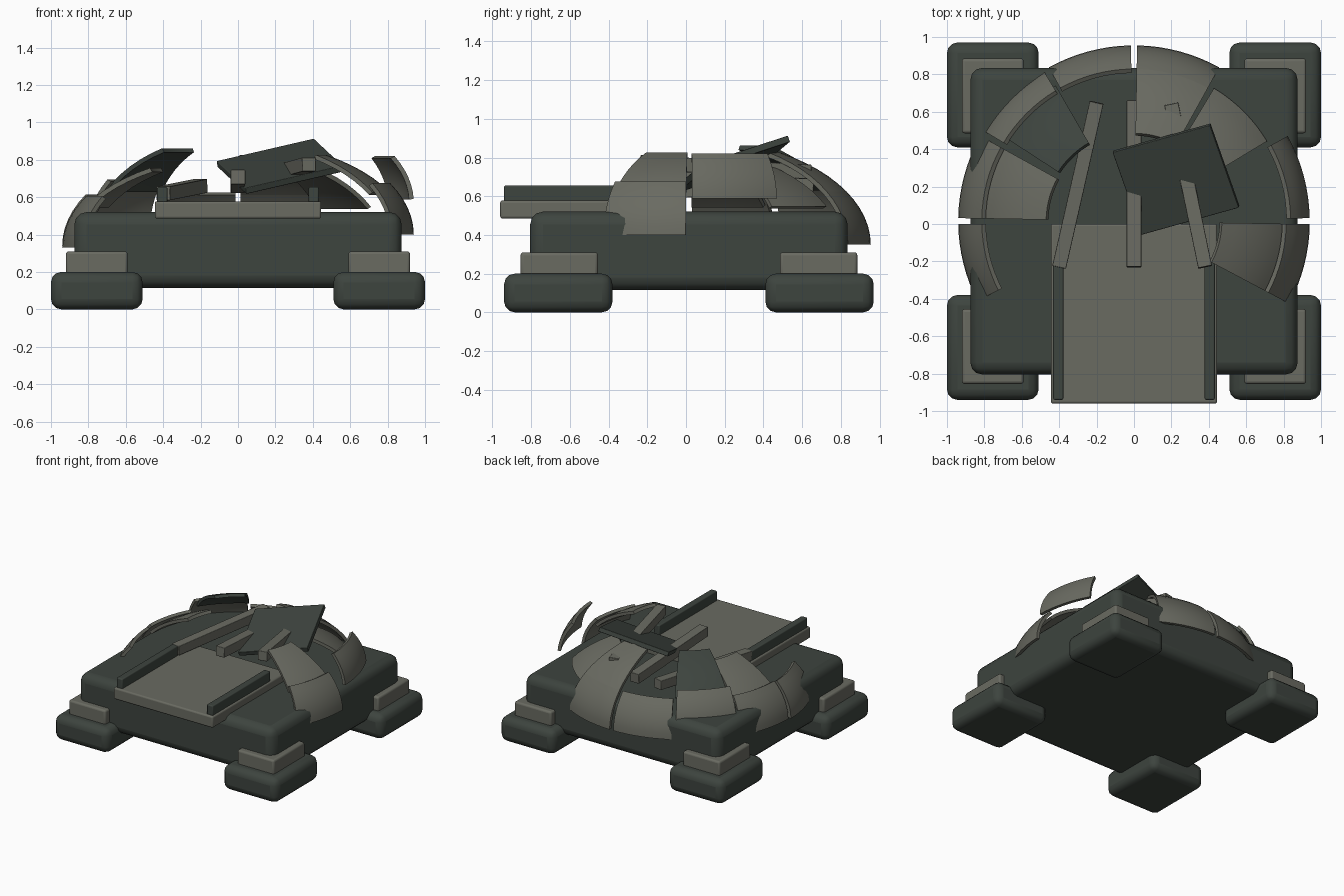
import bpy, bmesh
from math import cos, sin, radians
from mathutils import Vector

cube = bpy.data.objects.get("Cube")
if cube:
    bpy.data.objects.remove(cube, do_unlink=True)


def material(name, rgb):
    m = bpy.data.materials.new(name)
    m.use_nodes = True
    m.diffuse_color = (*rgb, 1)
    m.node_tree.nodes["Principled BSDF"].inputs["Base Color"].default_value = (*rgb, 1)
    return m


DARK = material("dark green grey", (0.047, 0.058, 0.049))
LIGHT = material("warm concrete grey", (0.142, 0.145, 0.120))


def finish(name, bm, mat, bevel=0, segments=3):
    bmesh.ops.recalc_face_normals(bm, faces=bm.faces)
    mesh = bpy.data.meshes.new(name)
    bm.to_mesh(mesh)
    bm.free()
    mesh.materials.append(mat)
    ob = bpy.data.objects.new(name, mesh)
    bpy.context.collection.objects.link(ob)
    if bevel:
        mod = ob.modifiers.new("Bevel", "BEVEL")
        mod.width, mod.segments = bevel, segments
    bpy.ops.object.select_all(action="DESELECT")
    ob.select_set(True)
    bpy.context.view_layer.objects.active = ob
    bpy.ops.object.shade_smooth_by_angle(angle=radians(35))
    return ob


def slab(name, centre, ax, ay, az, mat, bevel=0):
    """Box spanned by three full edge vectors."""
    bm = bmesh.new()
    bmesh.ops.create_cube(bm, size=1)
    c, ax, ay, az = map(Vector, (centre, ax, ay, az))
    for v in bm.verts:
        v.co = c + ax * v.co.x + ay * v.co.y + az * v.co.z
    return finish(name, bm, mat, bevel)


def box(name, lo, hi, mat, bevel=0):
    lo, hi = Vector(lo), Vector(hi)
    d = hi - lo
    return slab(name, (lo + hi) / 2, (d.x, 0, 0), (0, d.y, 0), (0, 0, d.z), mat, bevel)


def beam(name, start, end, size):
    start, end = Vector(start), Vector(end)
    along = end - start
    side = along.cross((0, 0, 1)).normalized()
    up = side.cross(along).normalized()
    slab(name, (start + end) / 2, side * size, along, up * size, LIGHT, 0.004)


def dome_panel(name, az0, az1, el0, el1, dz, mat, thick=0.025):
    """Curved piece of the broken dome shell."""
    bm = bmesh.new()
    nu, nv = 8, 6
    grid = []
    for i in range(nu + 1):
        a = radians(az0 + (az1 - az0) * i / nu)
        for j in range(nv + 1):
            e = radians(el0 + (el1 - el0) * j / nv)
            grid.append([bm.verts.new((r * cos(e) * cos(a), CY + r * cos(e) * sin(a),
                                       0.35 + dz + (r - 0.39) * sin(e)))
                         for r in (R, R - thick)])
    n = nv + 1
    for i in range(nu):
        for j in range(nv):
            k = i * n + j
            for s in (0, 1):
                bm.faces.new([grid[q][s] for q in (k, k + n, k + n + 1, k + 1)])
    # close the rim
    for e in [e for e in bm.edges if e.is_boundary and e.verts[0] in [g[0] for g in grid]]:
        pair = {g[0]: g[1] for g in grid}
        a, b = e.verts
        bm.faces.new((a, b, pair[b], pair[a]))
    finish(name, bm, mat)


CY, R = 0.015, 0.94

# Base block and the four corner feet with their pads
box("base_block", (-0.875, -0.805, 0.115), (0.875, 0.835, 0.52), DARK, 0.065)
for sx, side in ((1, "left"), (-1, "right")):
    for sy, end in ((-1, "front"), (1, "back")):
        x, y = sx * 0.755, CY + sy * 0.675
        box(f"{end}_{side}_foot", (x - 0.245, y - 0.28, 0), (x + 0.245, y + 0.28, 0.2), DARK, 0.055)
        y = CY + sy * 0.67
        box(f"{end}_{side}_pad", (x - 0.165, y - 0.2, 0.18), (x + 0.165, y + 0.2, 0.31), LIGHT, 0.015)

# Entry platform with side rails
box("platform", (-0.445, -0.96, 0.485), (0.445, 0, 0.578), LIGHT, 0.012)
for sx, side in ((1, "left"), (-1, "right")):
    x = sx * 0.405
    box(f"{side}_rail", (x - 0.027, -0.94, 0.57), (x + 0.027, -0.2, 0.655), DARK, 0.008)

# Broken dome: start angle, end angle, lower and upper elevation, lift, colour
panels = {
    "front_left_lower_panel": (-28, -1, 0, 30, 0.05, LIGHT),
    "front_left_upper_panel": (-28, -1, 30, 60, 0.0, LIGHT),
    "floating_left_panel": (1, 29, 2, 27, 0.22, LIGHT),
    "back_left_upper_panel": (31, 59, 28, 59, -0.06, LIGHT),
    "back_inner_left_lower_panel": (61, 89, 0, 30, 0.0, LIGHT),
    "back_inner_left_upper_panel": (61, 89, 30, 60, 0.0, LIGHT),
    "back_inner_right_lower_panel": (91, 119, 0, 30, 0.0, LIGHT),
    "back_right_lower_panel": (121, 149, 0, 30, 0.07, LIGHT),
    "back_right_dark_panel": (120, 147, 27, 59, 0.04, DARK),
    "right_lower_panel": (151, 179, 0, 30, -0.01, LIGHT),
    "right_upper_panel": (151, 179, 30, 60, -0.07, LIGHT),
    "front_right_lower_panel": (181, 207, 0, 30, -0.02, LIGHT),
}
for name, spec in panels.items():
    dome_panel(name, *spec)

# Collapsed roof slab and fallen beams
u, v = Vector((0.52, 0.145, 0.12)), Vector((0.155, -0.44, -0.145))
slab("fallen_roof_slab", (0.225, 0.24, 0.765), u, v, u.cross(v).normalized() * 0.035, DARK, 0.004)
beam("right_beam", (-0.4, -0.23, 0.62), (-0.2, 0.65, 0.66), 0.075)
beam("middle_beam", (0, -0.23, 0.708), (0, 0.66, 0.66), 0.078)
beam("left_beam", (0.38, -0.23, 0.775), (0.2, 0.64, 0.725), 0.075)
